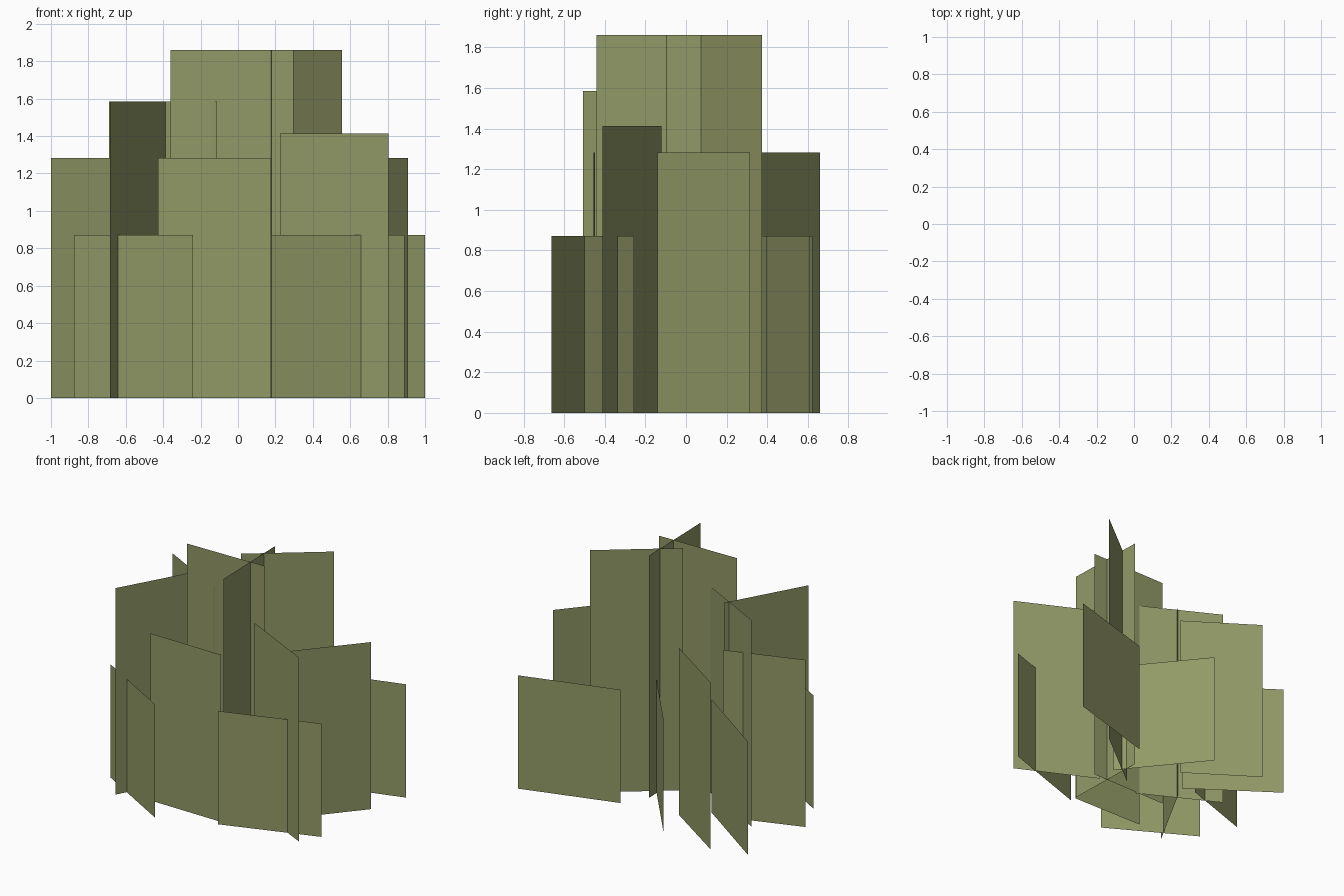
import bpy

# One flat foliage colour
leaf = bpy.data.materials.new("olive_green_foliage")
leaf.diffuse_color = (0.285, 0.318, 0.133, 1.0)

# Upright foliage cards by tier: height -> ground lines (x1, y1, x2, y2)
TIERS = {
    "centre_tall_card": (1.86, [
        (-0.36, -0.105, 0.297, -0.097),
        (0.183, -0.44, 0.166, 0.212),
        (0.045, -0.025, 0.555, 0.375),
    ]),
    "left_tall_card": (1.585, [
        (-0.685, -0.508, -0.37, 0.06),
        (-0.69, 0.19, -0.113, -0.115),
    ]),
    "right_tall_card": (1.413, [
        (0.225, -0.12, 0.805, -0.41),
    ]),
    "middle_card": (1.283, [
        (-0.428, -0.448, 0.177, -0.456),
        (0.525, -0.14, 0.91, 0.315),
        (-1.0, -0.02, -0.435, 0.175),
        (-0.67, 0.66, -0.17, 0.325),
    ]),
    "low_outer_card": (0.87, [
        (0.18, -0.50, 0.89, -0.257),
        (-0.877, -0.297, -0.24, -0.663),
        (-0.935, 0.585, -0.325, 0.157),
        (1.0, 0.61, 0.28, 0.395),
        (-0.245, 0.622, 0.23, 0.04),
    ]),
}


def card(name, line, height):
    """Single-sided upright rectangle standing on the ground."""
    x1, y1, x2, y2 = line
    mesh = bpy.data.meshes.new(name)
    mesh.from_pydata(
        [(x1, y1, 0), (x2, y2, 0), (x2, y2, height), (x1, y1, height)],
        [], [(0, 1, 2, 3)])
    mesh.materials.append(leaf)
    obj = bpy.data.objects.new(name, mesh)
    bpy.context.collection.objects.link(obj)


for name, (height, lines) in TIERS.items():
    for i, line in enumerate(lines, 1):
        card(f"{name}_{i}", line, height)
